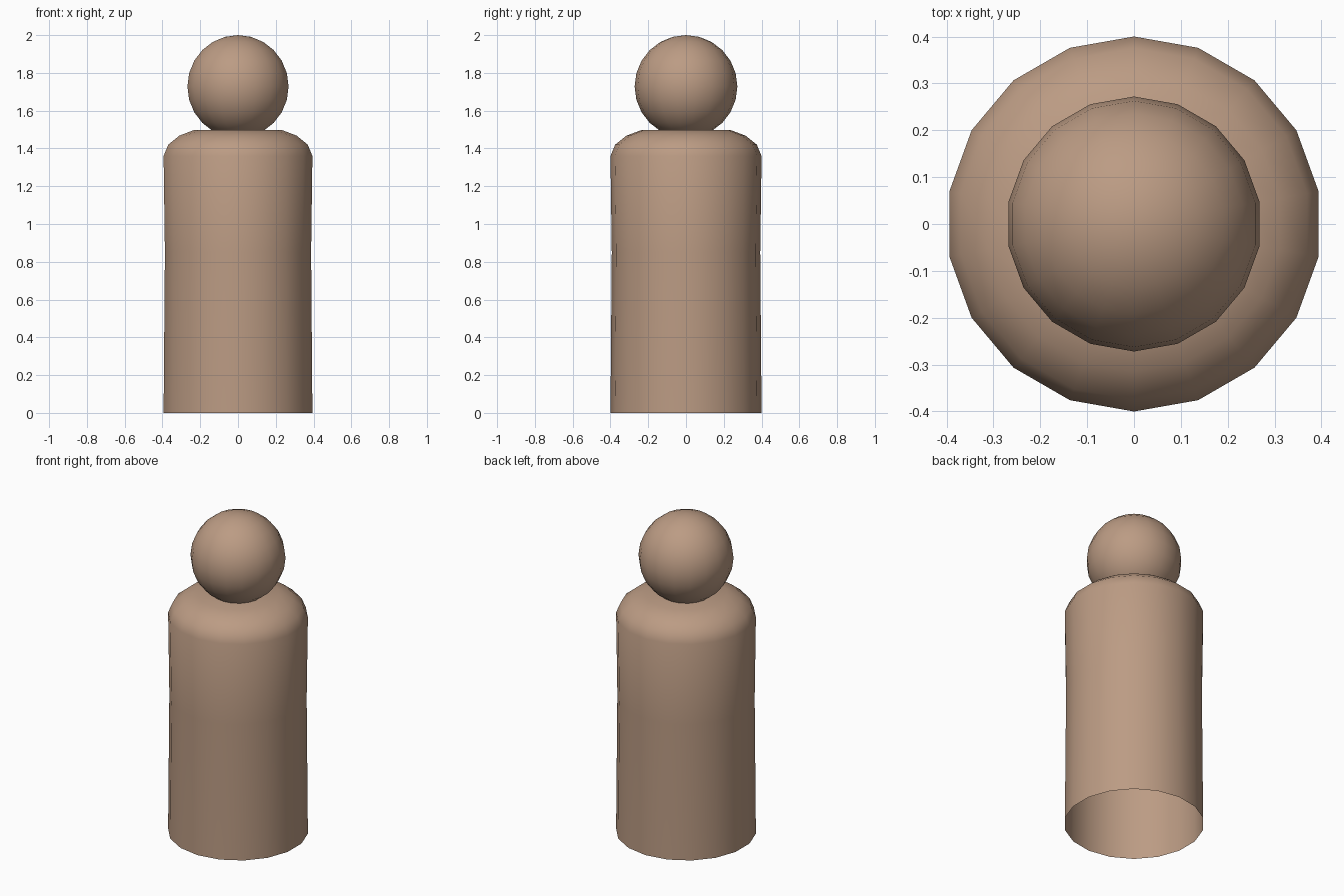
import bpy, bmesh
from math import sin, cos, pi, radians

if "Cube" in bpy.data.objects:
    bpy.data.objects.remove(bpy.data.objects["Cube"])

SIDES = 18

skin = bpy.data.materials.new("tan")
skin.diffuse_color = (0.50, 0.33, 0.23, 1)
skin.use_nodes = True
skin.node_tree.nodes["Principled BSDF"].inputs["Base Color"].default_value = skin.diffuse_color


def lathe(name, profile, sharp=180):
    """Spin a (radius, z) profile about z; radius 0 becomes a pole."""
    bm = bmesh.new()
    rings = []
    for r, z in profile:
        n = 1 if r == 0 else SIDES
        rings.append([bm.verts.new((r * cos(pi / 2 + 2 * pi * i / SIDES),
                                    r * sin(pi / 2 + 2 * pi * i / SIDES), z))
                      for i in range(n)])
    for a, b in zip(rings, rings[1:]):
        for i in range(SIDES):
            j = (i + 1) % SIDES
            loop = [a[i % len(a)], a[j % len(a)], b[j % len(b)], b[i % len(b)]]
            bm.faces.new(list(dict.fromkeys(loop)))
    mesh = bpy.data.meshes.new(name)
    bm.to_mesh(mesh)
    bm.free()
    mesh.materials.append(skin)
    obj = bpy.data.objects.new(name, mesh)
    bpy.context.collection.objects.link(obj)
    bpy.ops.object.select_all(action='DESELECT')
    obj.select_set(True)
    bpy.context.view_layer.objects.active = obj
    bpy.ops.object.shade_smooth_by_angle(angle=radians(sharp))
    return obj


# Hollow body, open at the bottom, with a rounded shoulder and flat top
lathe("body", [(0.40, 0), (0.393, 0.85), (0.40, 1.36), (0.375, 1.42),
               (0.315, 1.468), (0.235, 1.498), (0, 1.5)], 40)

# Ball head sunk slightly into the top of the body
R, RINGS = 0.272, 12
head = [(0, 1.728 - R)]
head += [(R * sin(pi * k / RINGS), 1.728 - R * cos(pi * k / RINGS)) for k in range(1, RINGS)]
head += [(0, 1.728 + R)]
lathe("head", head)
